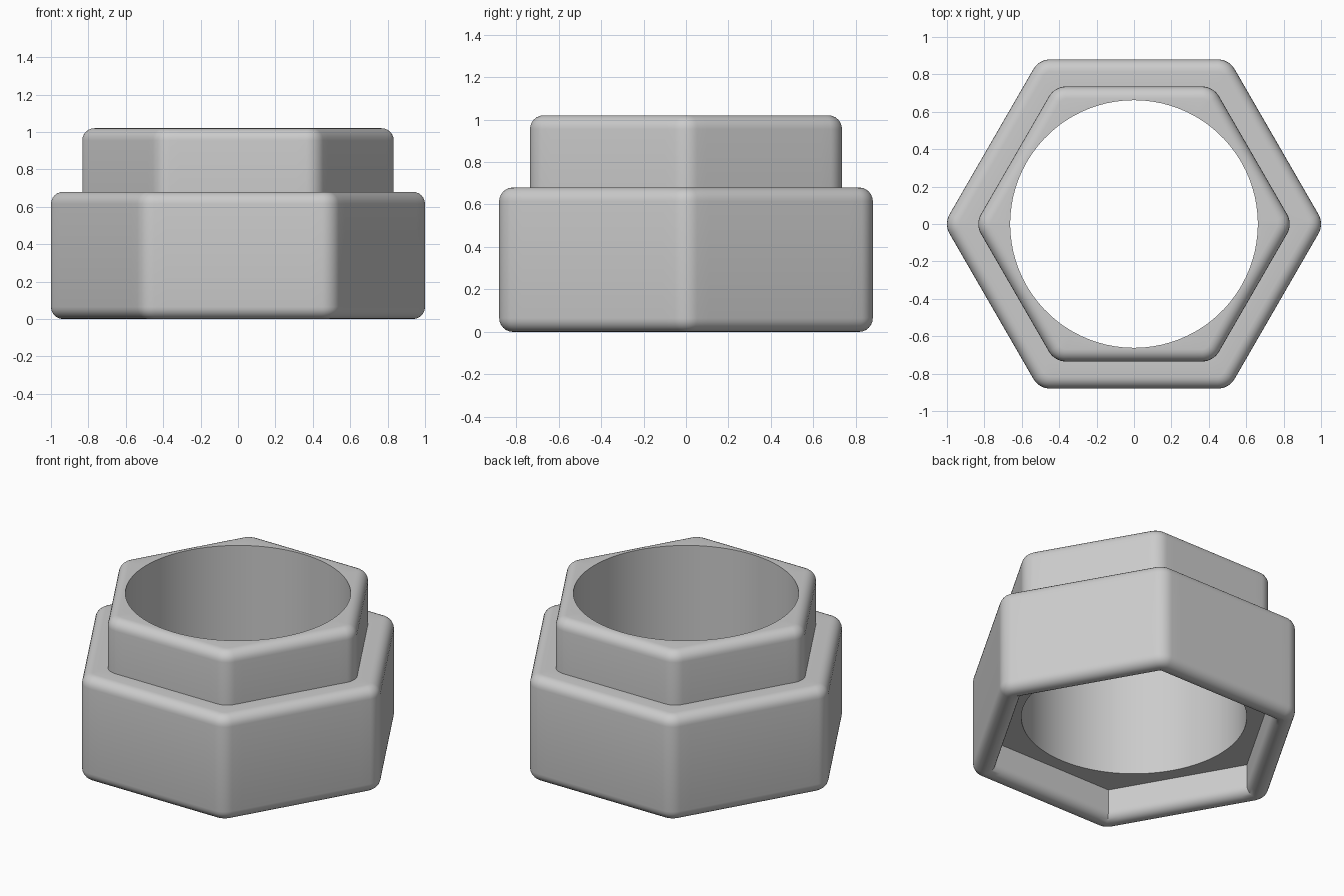
import bpy, bmesh
from math import cos, sin, pi, radians, hypot
from mathutils import Vector

if "Cube" in bpy.data.objects:
    bpy.data.objects.remove(bpy.data.objects["Cube"])

ARC, SIDE, STEPS = 8, 14, 6      # corner steps, side steps, fillet steps
FILLET, CORNER = 0.065, 0.105


def hexagon(apothem, radius, z):
    """Hexagon loop with rounded corners, a vertex pointing along x."""
    centre = (apothem - radius) / cos(pi / 6)
    arcs = []
    for i in range(6):
        a = i * pi / 3
        c = Vector((centre * cos(a), centre * sin(a), z))
        arcs.append([c + radius * Vector((cos(t), sin(t), 0)) for t in
                     (a - pi / 6 + pi / 3 * k / ARC for k in range(ARC + 1))])
    loop = []
    for i in range(6):
        loop += arcs[i]
        start, end = arcs[i][-1], arcs[(i + 1) % 6][0]
        loop += [start.lerp(end, k / SIDE) for k in range(1, SIDE)]
    return loop


def circle(radius, z, guide):
    """Round loop whose points line up radially with a guide loop."""
    return [Vector((p.x * radius / hypot(p.x, p.y),
                    p.y * radius / hypot(p.x, p.y), z)) for p in guide]


def fillet(apothem, z, up):
    """Rounded outer rim, running from the side wall to the flat end."""
    rings = []
    for k in range(STEPS + 1):
        t = pi / 2 * k / STEPS
        inset = FILLET * (1 - cos(t))
        rings.append(hexagon(apothem - inset, CORNER - inset,
                             z - up * FILLET * (1 - sin(t))))
    return rings


# Underside recess: sharp hexagonal walls flaring into a rounded rim
recess = [hexagon(0.75, 0, 0.2)]
for k in range(STEPS + 1):
    t = pi / 2 * k / STEPS
    recess.append(hexagon(0.75 + 0.06 * (1 - cos(t)), 0, 0.06 * (1 - sin(t))))

# Wide lower hexagon, shoulder and narrow upper hexagon
lower = fillet(0.88, 0, -1)[::-1] + fillet(0.88, 0.68, 1)
upper = [hexagon(0.735, CORNER, 0.68)] + fillet(0.735, 1.02, 1)

# Round bore between the top and the recess ceiling
bore = [circle(0.662, 1.02, upper[-1]), circle(0.662, 0.2, upper[-1])]

# Skin all loops into one closed ring
rings = recess + lower + upper + bore
bm = bmesh.new()
verts = [[bm.verts.new(p) for p in ring] for ring in rings]
n = len(rings[0])
for r in range(len(rings)):
    a, b = verts[r], verts[(r + 1) % len(rings)]
    for i in range(n):
        j = (i + 1) % n
        bm.faces.new((a[i], a[j], b[j], b[i]))
bmesh.ops.remove_doubles(bm, verts=bm.verts, dist=1e-5)
bmesh.ops.recalc_face_normals(bm, faces=bm.faces)
mesh = bpy.data.meshes.new("hex_nut")
bm.to_mesh(mesh)
bm.free()

nut = bpy.data.objects.new("hex_nut", mesh)
bpy.context.collection.objects.link(nut)
bpy.context.view_layer.objects.active = nut
nut.select_set(True)
bpy.ops.object.shade_smooth_by_angle(angle=radians(30))
